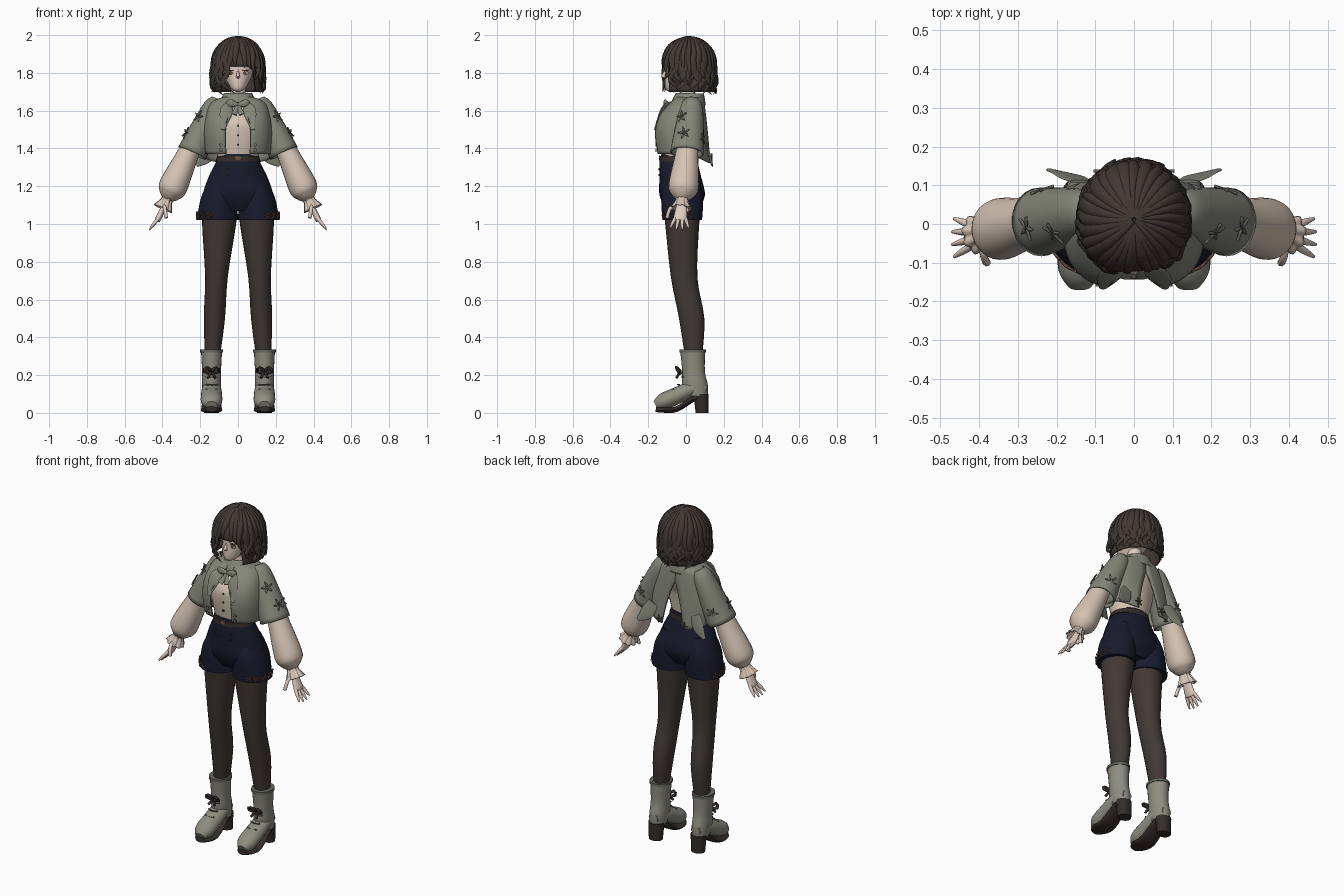
import bpy, bmesh, random
from math import sin, cos, pi, radians
from mathutils import Vector

cube = bpy.data.objects.get("Cube")
if cube:
    bpy.data.objects.remove(cube, do_unlink=True)
rng = random.Random(4)
X, Y, Z = Vector((1, 0, 0)), Vector((0, 1, 0)), Vector((0, 0, 1))

def material(name, *rgb):
    m = bpy.data.materials.new(name)
    m.use_nodes = True
    m.diffuse_color = (*rgb, 1)
    shader = next(n for n in m.node_tree.nodes if n.type == "BSDF_PRINCIPLED")
    shader.inputs["Base Color"].default_value = (*rgb, 1)
    return m

SKIN = material("pale skin", .74, .6, .53)
HAIR = material("dark brown hair", .056, .04, .033)
GREEN = material("sage cloth", .23, .24, .19)
TRIM = material("dark sage trim", .14, .145, .11)
CREAM = material("cream cloth", .67, .55, .46)
NAVY = material("navy cloth", .009, .011, .026)
TIGHTS = material("brown tights", .055, .04, .034)
LEATHER = material("sage leather", .27, .27, .22)
DARK = material("dark brown leather", .035, .026, .022)
COPPER = material("copper thread", .16, .08, .05)

def smooth(rows, steps):
    """Catmull-Rom interpolation of rows of numbers."""
    rows = [rows[0], *rows, rows[-1]]
    out = []
    for before, start, end, after in zip(rows, rows[1:], rows[2:], rows[3:]):
        for t in (k / steps for k in range(steps)):
            out.append([q + t / 2 * (r - p + t * (2 * p - 5 * q + 4 * r - s + t * (3 * (q - r) + s - p)))
                        for p, q, r, s in zip(before, start, end, after)])
    return out + [rows[-1]]

def ring(centre, a, b, sides, ruffle=0):
    angles = [2 * pi * i / sides for i in range(sides)]
    return [centre + (a * cos(t) + b * sin(t)) * (1 + ruffle * cos(9 * t)) for t in angles]

def loft(rows, x=0, lean=0, sides=24, steps=4):
    """Horizontal ellipses from rows of height, y, half width, half depth."""
    return [ring(Vector((x - lean * z, y, z)), X * wide, Y * deep, sides)
            for z, y, wide, deep in smooth(rows, steps)]

def sweep(rows, ref, sides=16, steps=4, ruffle=0):
    """Ellipses square to a path: x, y, z, radius along ref, radius across."""
    rows, rings = smooth(rows, steps), []
    for i, row in enumerate(rows):
        after, before = rows[min(i + 1, len(rows) - 1)], rows[max(i - 1, 0)]
        tangent = (Vector(after[:3]) - Vector(before[:3])).normalized()
        a = (ref - tangent * ref.dot(tangent)).normalized()
        rings.append(ring(Vector(row[:3]), a * row[3], tangent.cross(a) * row[4], sides, ruffle))
    return rings

def rod(points, radius, sides=8):
    return sweep([(*p, radius, radius) for p in points], X + Y / 3 + Z / 5, sides, 2)

def disc(x, y, z, wide, high):
    """Thin plate facing the front."""
    return sweep([(x, y, z, wide, high), (x, y - .006, z, wide, high)], X, 12, 1)

def sprig(centre, normal, size, count=5):
    """Flat embroidered leaves fanned around a point."""
    normal = normal.normalized()
    across = normal.cross(Z).normalized()
    up, leaves = normal.cross(across), []
    for turn in (2 * pi * i / count for i in range(count)):
        way = (across * cos(turn) + up * sin(turn)) * size
        leaves.append(sweep([(*(centre + way * k), .004, size * fat)
                             for k, fat in ((.1, .03), (.5, .2), (1, .02))], normal, 8, 2))
    return leaves

def mesh(name, parts, mat, side=1, closed=True, caps=True, thick=0):
    """Skin lists of rings into one smooth object."""
    bm = bmesh.new()
    for rings in parts:
        verts = [[bm.verts.new((p.x * side, p.y, p.z)) for p in r] for r in rings]
        count = len(verts[0])
        for low, high in zip(verts, verts[1:]):
            for i in range(count if closed else count - 1):
                j = (i + 1) % count
                bm.faces.new((low[i], low[j], high[j], high[i]))
        if caps and closed:
            bm.faces.new(verts[0][::-1])
            bm.faces.new(verts[-1])
    bmesh.ops.recalc_face_normals(bm, faces=bm.faces)
    for face in bm.faces:
        face.smooth = True
    data = bpy.data.meshes.new(name)
    bm.to_mesh(data)
    bm.free()
    data.set_sharp_from_angle(angle=radians(50))
    data.materials.append(mat)
    ob = bpy.data.objects.new(name, data)
    bpy.context.collection.objects.link(ob)
    if thick:
        shell = ob.modifiers.new("thickness", "SOLIDIFY")
        shell.thickness, shell.offset = thick, 0

def pair(name, parts, mat, **options):
    for label, side in (("left", 1), ("right", -1)):
        mesh(f"{label}_{name}", parts, mat, side, **options)

# Head, nose, neck and painted face
head = loft([(1.7, -.08, .01, .01), (1.72, -.06, .04, .05), (1.8, -.01, .08, .1), (1.9, 0, .09, .1), (1.96, 0, .04, .05)])
nose = loft([(1.81, -.11, .004, .004), (1.78, -.12, .01, .012), (1.77, -.1, .005, .005)])
neck = loft([(1.62, .02, .06, .06), (1.69, .01, .04, .04), (1.76, 0, .04, .04)])
mesh("head", [head, nose, neck], SKIN)
eye = Vector((.036, -.1, 1.8))
pair("eye_white", [disc(*eye, .02, .01)], CREAM)
pair("iris", [disc(*(eye - Y * .003), .01, .01)], COPPER)
pair("lash", [disc(*(eye + Z * .012), .02, .003)], HAIR)
mesh("mouth", [disc(0, -.1, 1.74, .012, .002)], COPPER)

# Hair: scalp shell with overlapping wavy locks
def scalp(angle, u, scale=1.0):
    """Dome while u is under 1, then hanging straight down."""
    bend, drop = min(u, 1) * pi / 2, max(0, u - 1)
    radius = sin(bend) * scale * (1 + .07 * sin(drop * pi * .8))
    return Vector((.13 * radius * cos(angle), .012 + .138 * radius * sin(angle),
                   1.835 + .15 * (scale * cos(bend) - drop)))

def hairline(angle):
    """Short over the face, long everywhere else."""
    return 1 if -sin(angle) > cos(radians(40)) else 1.9

turns = [2 * pi * i / 48 for i in range(48)]
shell = [[scalp(a, .002 + hairline(a) * j / 16, .95) for a in turns] for j in range(17)]
mesh("hair_shell", [shell], HAIR, caps=False, thick=.008)

def lock(degrees, length, drift=0.0, scale=1.0, width=.024):
    rows, phase, angle = [], rng.uniform(0, 6), radians(degrees)
    for t in (j / 13 for j in range(14)):
        u = .02 + length * t
        wave = .2 * sin(7 * u + phase) * max(u - .7, 0)
        curl = .06 * max(0, u - .9) * sin(9 * u + phase)
        fat = min(1, .3 + 1.5 * t) * (1 - t ** 5) + .04
        rows.append((*scalp(angle + drift * u + wave, u, scale + curl), .012 * fat, width * fat))
    return sweep(rows, X * cos(angle) + Y * sin(angle) + Z * .3, 8, 1)

locks = [lock(-46 + 8.8 * i, rng.uniform(1.75, 1.95) + .05 * sin(radians(8.8 * i - 46)), .2, 1, rng.uniform(.016, .03))
         for i in range(32)]
locks += [lock(-44 + 12.8 * i, rng.uniform(1.3, 1.8), -.15, 1.04, rng.uniform(.012, .024)) for i in range(22)]
mesh("hair_locks", locks, HAIR)
fringe = [lock(10 * i - 130, rng.uniform(.95, 1.08) + .055 * abs(i - 5), -.18 if i < 5 else .14, 1, .018)
          for i in range(9)]
mesh("fringe", fringe, HAIR)

# Blouse with buttons
mesh("blouse", [loft([(1.33, -.04, .1, .08), (1.48, -.04, .14, .1), (1.55, -.02, .14, .11),
                      (1.62, .02, .13, .08), (1.66, .02, .06, .06)])], CREAM)
mesh("blouse_buttons", [disc(0, -.137, 1.42 + .05 * i, .006, .006) for i in range(3)], DARK)

# Cropped jacket halves, split at the back, from rows of height, width, front depth
cape = []
for z, wide, front in smooth([(1.67, .07, .05), (1.64, .14, .08), (1.56, .17, .15), (1.47, .18, .165), (1.37, .17, .15)], 4):
    t, line = (1.67 - z) / .3, []
    first, last = -86 + 12 * min(1, 2 * t), 90 - 18 * max(0, 1.4 * t - .4)
    for angle in (radians(first + (last - first) * i / 24) for i in range(25)):
        rear = max(0, sin(angle))
        depth = (.09 + .04 * t) if rear else -front
        flare = 1 + t * t * rear * cos(angle) ** 2 / 4
        line.append(Vector((wide * flare * max(cos(angle), 0) ** .75,
                            depth * abs(sin(angle)) ** .75, z - .05 * t * t * rear)))
    cape.append(line)
pair("jacket_half", [cape], GREEN, closed=False, thick=.008)
pair("jacket_piping", [rod([line[0] for line in cape], .004), rod([line[-1] for line in cape[8:]], .004)], TRIM)
pair("jacket_tail", [sweep([(.14, .11, 1.42, .004, .03), (.17, .125, 1.36, .004, .04), (.22, .14, 1.31, .004, .01)], Y)], GREEN)
pair("jacket_buttons", [disc(.09, -.155, z, .01, .01) for z in (1.39, 1.42)], TRIM)
pair("lapel", [sweep([(.03, -.08, 1.64, .008, .01), (.06, -.13, 1.6, .006, .035), (.08, -.165, 1.5, .004, .01)], Y)], GREEN)
mesh("collar", [loft([(1.63, .01, .1, .09), (1.69, .02, .07, .07)])], GREEN, caps=False, thick=.01)
pair("neck_bow", [sweep([(0, -.1, 1.63, .01, .01), (.04, -.11, 1.64, .01, .02), (.06, -.1, 1.64, .006, .01)], Y),
                  sweep([(0, -.1, 1.63, .006, .01), (.02, -.14, 1.58, .004, .015)], Y)], GREEN)

# Arms follow one straight line from shoulder to wrist and on to the fingers
shoulder, wrist = Vector((.15, .03, 1.62)), Vector((.375, -.02, 1.13))

def arm(t):
    return shoulder.lerp(wrist, t)

def sleeve(rows, flat=.95, shift=0, **options):
    return sweep([(*(arm(t) - X * shift), radius, radius * flat) for t, radius in rows], Y, **options)

pair("jacket_sleeve", [sleeve([(-.08, .03), (0, .055), (.25, .073), (.5, .085)], .9, .02, sides=24)],
     GREEN, caps=False, thick=.008)
pair("puff_sleeve", [sleeve([(.2, .05), (.5, .06), (.85, .08), (.95, .06), (1, .03)], sides=24)], CREAM)
pair("cuff_frill", [sleeve([(.97, .03), (1.02, .03), (1.1, .05)], sides=54, ruffle=.1)], CREAM, caps=False, thick=.005)

# Leaf embroidery on sleeves and back
leaves = []
for t, normal in ((.15, X - Y + Z / 2), (.35, Y + X / 3), (.35, X - Y / 3 + Z / 2)):
    leaves += sprig(arm(t) - X * .02 + normal.normalized() * (.06 + .06 * t), normal, .035)
pair("leaf_embroidery", leaves, TRIM)
pair("back_tassel", sprig(Vector((.08, .137, 1.35)), Y, .025), TRIM)

# Hands
hand = [sleeve([(1, .02), (1.1, .03), (1.2, .036), (1.23, .03)], .45),
        rod([arm(1.07) - Y * .03, arm(1.1) - Y * .06 - X * .01, arm(1.2) - Y * .07 - X * .04], .01)]
for spread in (-1.5, -.5, .5, 1.5):
    reach = .14 - .02 * abs(spread)
    finger = [arm(1.2 + reach * k) + Y * spread * (.018 + .015 * k) + X * .02 * k for k in (0, .5, 1)]
    hand.append(sweep([(*p, r, r) for p, r in zip(finger, (.01, .009, .004))], Y, 10))
pair("hand", hand, SKIN)

# High-waisted shorts, belt and hem embroidery
mesh("shorts_seat", [loft([(1.37, -.04, .1, .09), (1.33, -.04, .115, .1), (1.25, -.03, .155, .11),
                           (1.15, -.02, .185, .12), (1.07, -.02, .15, .08)], sides=32)], NAVY)
pair("shorts_leg", [loft([(1.25, -.02, .04, .08), (1.15, -.02, .09, .11), (1.02, -.02, .11, .105)], .16, .05)], NAVY)
mesh("belt", [loft([(1.33, -.04, .12, .1), (1.36, -.04, .11, .1)], sides=32, steps=1)], DARK)
mesh("buckle", [disc(0, -.137, 1.35, .016, .013)], COPPER)
pair("shorts_buttons", [disc(.05, -.14, z, .006, .006) for z in (1.26, 1.29)], DARK)
hem = []
for degrees in range(-65, 30, 22):
    outward = X * cos(radians(degrees)) + Y * sin(radians(degrees))
    hem += sprig(Vector((.108, -.02, 1.045)) + outward * .11, outward, .023)
pair("hem_embroidery", hem, COPPER)

# Legs
pair("leg", [loft([(1.1, -.02, .09, .1), (1, -.02, .09, .09), (.72, -.01, .06, .07),
                   (.5, .03, .056, .067), (.3, .04, .04, .046)], .15, .05)], TIGHTS)

# Laced ankle boots with heels
ankle = .14

def along_foot(rows, thick):
    return sweep([(ankle, y, z, wide, thick(wide)) for y, z, wide in rows], X, 20)

shaft = loft([(.33, .035, .056, .066), (.22, .04, .05, .06), (.15, .047, .05, .068), (.09, .06, .045, .055)], ankle)
foot = along_foot([(.11, .13, .03), (.04, .13, .05), (-.05, .09, .056), (-.12, .06, .055), (-.16, .04, .03)],
                  lambda wide: wide * .8)
pair("boot", [shaft, foot], LEATHER)
sole = along_foot([(.11, .09, .03), (.05, .08, .045), (-.05, .02, .055), (-.12, .016, .055), (-.16, .02, .03)],
                  lambda wide: .015)
heel = loft([(0, .085, .04, .034), (.1, .08, .046, .04)], ankle, steps=1)
pair("boot_sole", [sole, heel], DARK)
pair("boot_cuff", [loft([(.32, .035, .06, .07), (.335, .035, .06, .07)], ankle, steps=1)], TRIM)

# Laces cross the instep below a bow
knot, laces, bow = Vector((ankle, -.03, .22)), [], []
for y, z in ((-.023, .19), (-.045, .15), (-.075, .125)):
    laces.append(rod([Vector((ankle + x, y + abs(x) / 3, z)) for x in (-.03, 0, .03)], .004))
for side in (X, -X):
    bow.append(rod([knot, knot + side * .025 - Y * .02 + Z * .02, knot + side * .04 - Y * .01, knot - Z * .01], .009))
    bow.append(rod([knot, knot + side * .02 - Y * .02 - Z * .035], .007))
pair("boot_laces", laces, TRIM)
pair("boot_bow", bow, DARK)
